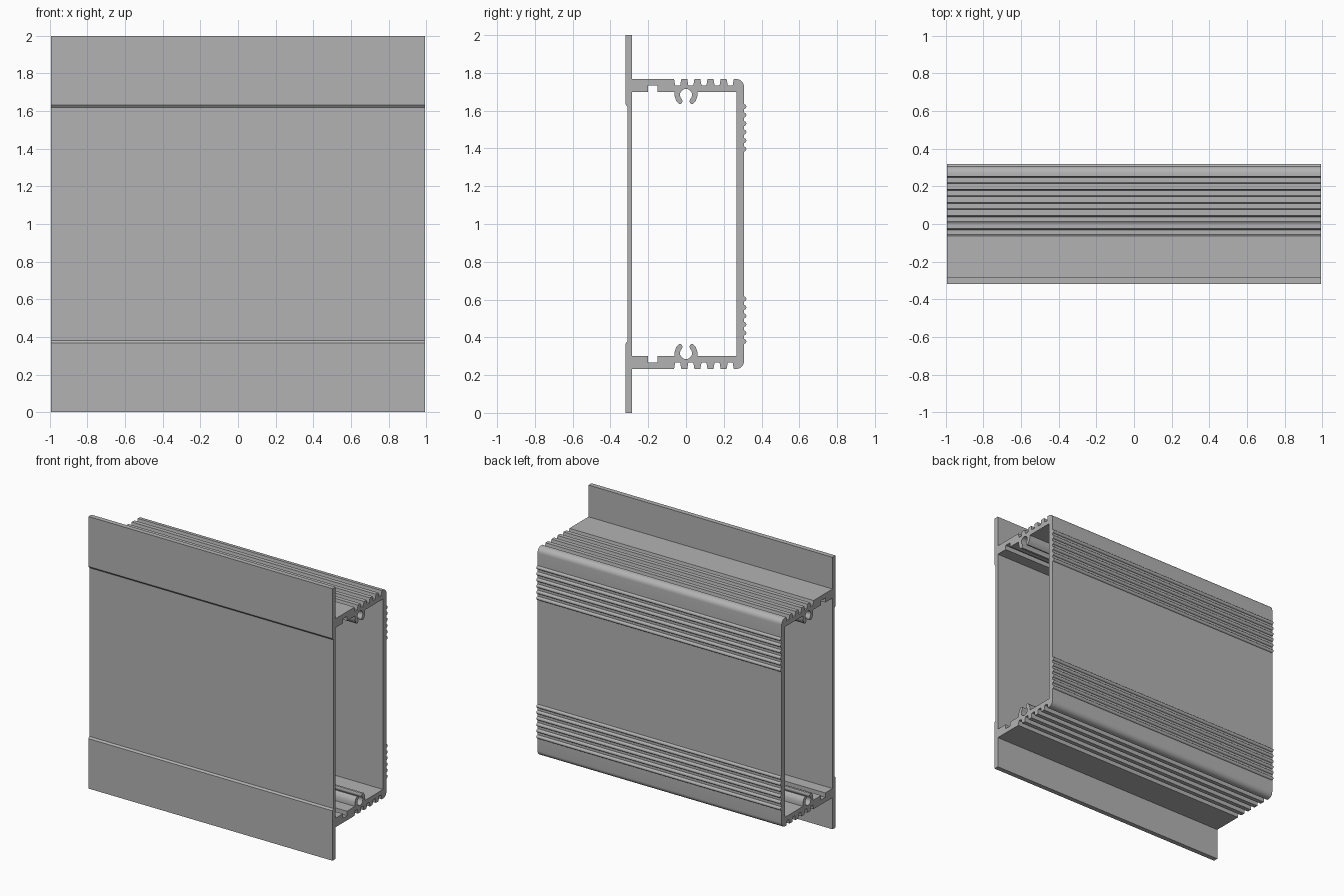
import bpy, bmesh, math

if "Cube" in bpy.data.objects:
    bpy.data.objects.remove(bpy.data.objects["Cube"], do_unlink=True)

HALF_LENGTH = 0.993
TOP, INNER, GROOVE = 0.767, 0.70, 0.733     # heights above the middle plane
WALL_IN, WALL_OUT = 0.267, 0.307            # back wall


def arc(cy, cz, r, start, end, steps):
    """Points on an arc, angles in degrees."""
    angles = [math.radians(start + (end - start) * i / steps) for i in range(steps + 1)]
    return [(cy + r * math.cos(a), cz + r * math.sin(a)) for a in angles]


# Front plate and mounting flange, with its shallow step
profile = [(-0.31, 0), (-0.31, 0.62), (-0.32, 0.633), (-0.32, 1), (-0.285, 1), (-0.285, TOP)]

# Grooves across the outer side
for i in range(5):
    y = -0.063 + 0.0695 * i
    profile += [(y, TOP), (y + 0.006, GROOVE), (y + 0.032, GROOVE), (y + 0.038, TOP)]

# Rounded corner
profile += arc(WALL_OUT - 0.04, TOP - 0.04, 0.04, 86, 0, 8)

# Rounded grip ribs on the back wall
for i in range(6):
    profile += arc(WALL_OUT, 0.622 - 0.045 * i, 0.013, 90, -90, 6)

# Inside of the back wall and side wall
profile += [(WALL_OUT, 0), (WALL_IN, 0), (WALL_IN, INNER)]

# Open screw channel
lip = [(0.06, INNER), (0.06, 0.675), (0.052, 0.652), (0.036, 0.635), (0.024, 0.637), (0.019, 0.648)]
profile += lip
profile += arc(0, 0.683, 0.032, -50, 230, 20)
profile += [(-y, z) for y, z in reversed(lip)]

# Inner notch and back to the front plate
profile += [(-0.152, INNER), (-0.152, GROOVE), (-0.2, GROOVE), (-0.2, INNER),
            (-0.285, INNER), (-0.285, 0)]

# Extrude the half profile along x, leaving the middle plane open
bm = bmesh.new()
left = [bm.verts.new((-HALF_LENGTH, y, z)) for y, z in profile]
right = [bm.verts.new((HALF_LENGTH, y, z)) for y, z in profile]
bm.faces.new(left)
bm.faces.new(list(reversed(right)))
for i in range(len(profile)):
    j = (i + 1) % len(profile)
    if profile[i][1] == 0 and profile[j][1] == 0:
        continue
    bm.faces.new((left[j], left[i], right[i], right[j]))
bmesh.ops.recalc_face_normals(bm, faces=bm.faces)
if bm.faces[:][0].normal.x > 0:
    bmesh.ops.reverse_faces(bm, faces=bm.faces)
mesh = bpy.data.meshes.new("extruded_housing")
bm.to_mesh(mesh)
bm.free()

housing = bpy.data.objects.new("extruded_housing", mesh)
bpy.context.collection.objects.link(housing)
housing.location.z = 1

# Plain aluminium grey
grey = bpy.data.materials.new("aluminium_grey")
grey.use_nodes = True
color = (0.45, 0.45, 0.45, 1)
grey.diffuse_color = color
grey.node_tree.nodes["Principled BSDF"].inputs["Base Color"].default_value = color
mesh.materials.append(grey)

bpy.ops.object.select_all(action="DESELECT")
housing.select_set(True)
bpy.context.view_layer.objects.active = housing
bpy.ops.object.shade_smooth_by_angle(angle=math.radians(35))

# Mirror the upper half to the lower half
mirror = housing.modifiers.new("mirror", "MIRROR")
mirror.use_axis = (False, False, True)
